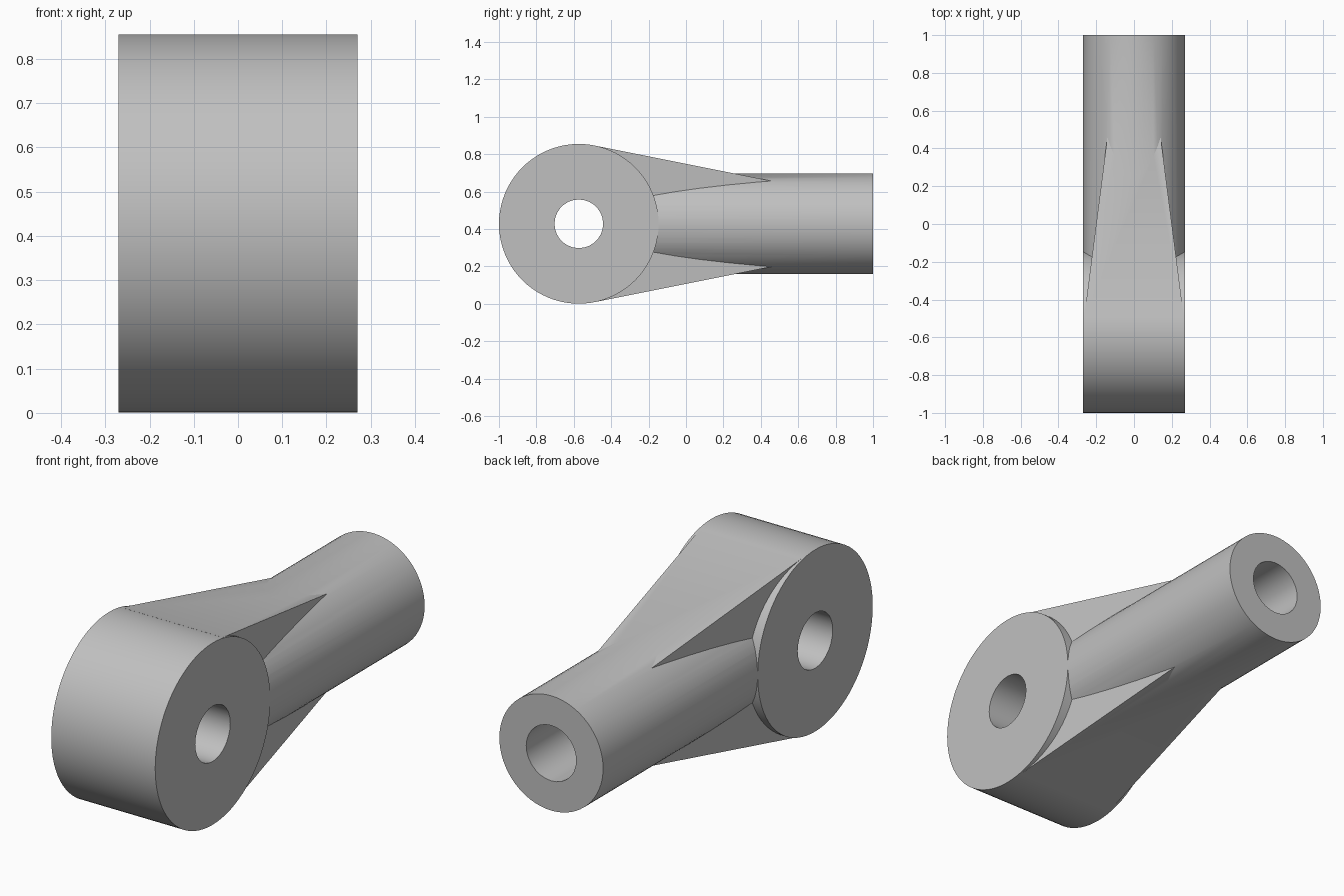
import bpy, bmesh, math
from mathutils import Matrix

cube = bpy.data.objects.get("Cube")
if cube:
    bpy.data.objects.remove(cube, do_unlink=True)

MID = 0.428            # height of both axes
EYE_Y, EYE_R = -0.573, 0.427
HALF = 0.27            # half width of the eye, radius of the shank
BORE = 0.13

steel = bpy.data.materials.new("plain_grey")
steel.use_nodes = True
grey = (0.53, 0.53, 0.53, 1)
steel.diffuse_color = grey
steel.node_tree.nodes["Principled BSDF"].inputs["Base Color"].default_value = grey


def add_object(name, bm):
    bmesh.ops.recalc_face_normals(bm, faces=bm.faces)
    mesh = bpy.data.meshes.new(name)
    bm.to_mesh(mesh)
    bm.free()
    mesh.materials.append(steel)
    obj = bpy.data.objects.new(name, mesh)
    bpy.context.collection.objects.link(obj)
    return obj


def cylinder(name, radius, start, end, axis, sides):
    """Cylinder along x (through the eye centre) or along y."""
    bm = bmesh.new()
    bmesh.ops.create_cone(bm, cap_ends=True, segments=sides, radius1=radius,
                          radius2=radius, depth=end - start)
    middle = (start + end) / 2
    if axis == "x":
        place = Matrix.Translation((middle, EYE_Y, MID)) @ Matrix.Rotation(math.pi / 2, 4, "Y")
    else:
        place = Matrix.Translation((0, middle, MID)) @ Matrix.Rotation(math.pi / 2, 4, "X")
    bm.transform(place)
    return add_object(name, bm)


def tapered_web(name):
    """Wedge tangent to the eye, narrowing until it sinks into the shank."""
    slope = math.atan(0.2)
    y0 = EYE_Y + EYE_R * math.sin(slope)
    z0 = EYE_R * math.cos(slope)
    bm = bmesh.new()
    rings = []
    for y in (y0, 0.62):
        w = 0.25 - 0.129 * (y + 0.385)
        h = z0 - 0.2 * (y - y0)
        rings.append([bm.verts.new((sx * w, y, MID + sz * h))
                      for sx, sz in ((-1, -1), (1, -1), (1, 1), (-1, 1))])
    a, b = rings
    bm.faces.new(a)
    bm.faces.new(b)
    for i in range(4):
        j = (i + 1) % 4
        bm.faces.new((a[i], a[j], b[j], b[i]))
    return add_object(name, bm)


# Solid parts
body = cylinder("rod_end", EYE_R, -HALF, HALF, "x", 80)
shank = cylinder("shank", HALF - 0.0005, -0.35, 1, "y", 64)
web = tapered_web("tapered_web")

# Bores
eye_bore = cylinder("eye_bore", BORE, -0.5, 0.5, "x", 28)
shank_bore = cylinder("shank_bore", BORE, 0, 1.2, "y", 28)

# Join the solids, then cut the bores
bpy.context.view_layer.objects.active = body
for tool, operation in ((shank, "UNION"), (web, "UNION"),
                        (eye_bore, "DIFFERENCE"), (shank_bore, "DIFFERENCE")):
    mod = body.modifiers.new(tool.name, "BOOLEAN")
    mod.operation = operation
    mod.solver = "EXACT"
    mod.object = tool
    bpy.ops.object.modifier_apply(modifier=mod.name)
    bpy.data.objects.remove(tool, do_unlink=True)

# Smooth round surfaces, keep the edges crisp
bpy.ops.object.select_all(action="DESELECT")
body.select_set(True)
bpy.ops.object.shade_smooth_by_angle(angle=math.radians(25))
